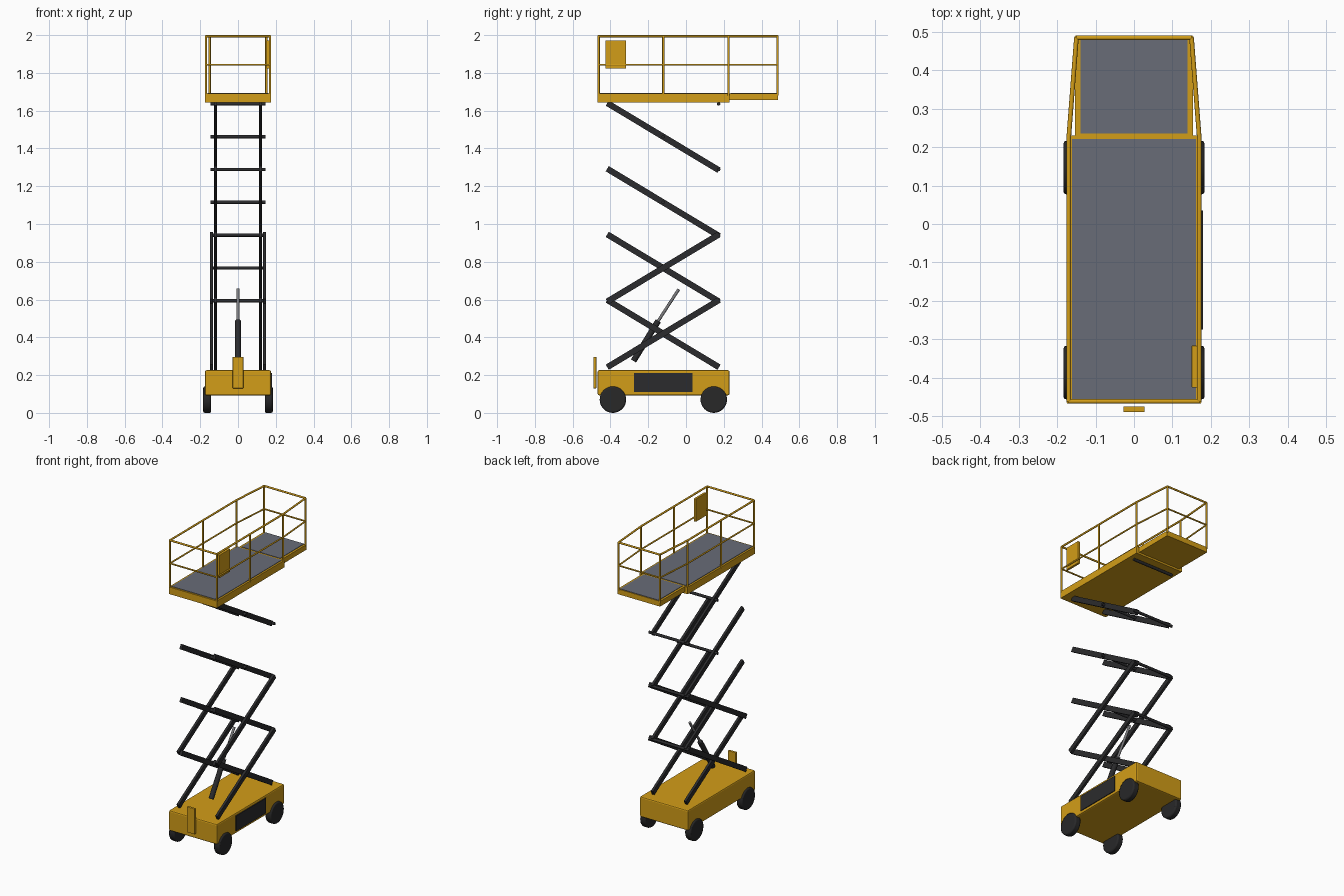
import bpy, bmesh
from math import radians
from mathutils import Vector

if "Cube" in bpy.data.objects:
    bpy.data.objects.remove(bpy.data.objects["Cube"], do_unlink=True)


def material(name, r, g, b):
    m = bpy.data.materials.new(name)
    m.use_nodes = True
    m.diffuse_color = (r, g, b, 1)
    m.node_tree.nodes["Principled BSDF"].inputs["Base Color"].default_value = (r, g, b, 1)
    return m


YELLOW = material("yellow paint", 0.65, 0.34, 0.009)
DECK = material("deck grey", 0.14, 0.15, 0.185)
DARK = material("dark steel", 0.024, 0.024, 0.026)
RUBBER = material("black rubber", 0.021, 0.021, 0.022)
STEEL = material("bright steel", 0.2, 0.2, 0.21)


def finish(name, bm, mat, bevel=0.0, smooth=False):
    mesh = bpy.data.meshes.new(name)
    bm.to_mesh(mesh)
    bm.free()
    mesh.materials.append(mat)
    obj = bpy.data.objects.new(name, mesh)
    bpy.context.collection.objects.link(obj)
    if bevel:
        mod = obj.modifiers.new("bevel", "BEVEL")
        mod.width, mod.segments = bevel, 2
    if smooth:
        bpy.ops.object.select_all(action="DESELECT")
        obj.select_set(True)
        bpy.context.view_layer.objects.active = obj
        bpy.ops.object.shade_smooth_by_angle(angle=radians(40))
    return obj


def box(name, mat, x, y, z, bevel=0.0):
    """Box from its ranges along the three axes."""
    bm = bmesh.new()
    bmesh.ops.create_cube(bm, size=1)
    for v in bm.verts:
        v.co = [r[0] + (c + 0.5) * (r[1] - r[0]) for c, r in zip(v.co, (x, y, z))]
    return finish(name, bm, mat, bevel)


def rod(name, mat, a, b, radius, sides=12, bevel=0.0):
    """Round bar between two points."""
    a, b = Vector(a), Vector(b)
    bm = bmesh.new()
    bmesh.ops.create_cone(bm, cap_ends=True, segments=sides, radius1=radius,
                          radius2=radius, depth=(b - a).length)
    turn = (b - a).to_track_quat("Z", "Y")
    for v in bm.verts:
        v.co = turn @ v.co + (a + b) / 2
    return finish(name, bm, mat, bevel, True)


def arm(name, x, a, b, width=0.016, height=0.032, extra=0.008):
    """Flat scissor bar between two (y, z) pivots."""
    a, b = Vector((x, *a)), Vector((x, *b))
    along = (b - a).normalized()
    side = Vector((1, 0, 0))
    up = along.cross(side)
    length = (b - a).length + 2 * extra
    bm = bmesh.new()
    bmesh.ops.create_cube(bm, size=1)
    for v in bm.verts:
        c = v.co.copy()
        v.co = (a + b) / 2 + side * c.x * width + along * c.y * length + up * c.z * height
    bmesh.ops.recalc_face_normals(bm, faces=bm.faces)
    return finish(name, bm, DARK)


SIDES = (("right", -1), ("left", 1))

# Chassis, side panel and front step plate
box("chassis", YELLOW, (-0.175, 0.175), (-0.468, 0.23), (0.093, 0.226), 0.008)
box("side_panel", DARK, (0.172, 0.18), (-0.275, 0.035), (0.11, 0.21))
box("front_step", YELLOW, (-0.028, 0.028), (-0.49, -0.475), (0.13, 0.297), 0.002)

# Wheels
for side, s in SIDES:
    for end, y in (("front", -0.387), ("rear", 0.147)):
        rod(f"{side}_{end}_wheel", RUBBER, (s * 0.142, y, 0.07), (s * 0.184, y, 0.07),
            0.07, 32, 0.008)

# Scissor arms: inner bars on every stage, outer bars on the lower two
FRONT, BACK, BASE, STEP = -0.41, 0.168, 0.246, 0.3475
for i in range(4):
    low, high = BASE + i * STEP, BASE + (i + 1) * STEP
    for side, s in SIDES:
        arm(f"{side}_inner_arm_{i + 1}", s * 0.12, (FRONT, high), (BACK, low))
        if i < 2:
            arm(f"{side}_outer_arm_{i + 1}", s * 0.14, (FRONT, low), (BACK, high))

# Cross rods at the rear pivots and at the arm crossings
for i in range(4):
    z = BASE + (i + 1) * STEP
    rod(f"rear_cross_rod_{i + 1}", DARK, (-0.146, BACK + 0.005, z), (0.146, BACK + 0.005, z), 0.009)
    if i:
        z -= STEP / 2
        y = (FRONT + BACK) / 2
        rod(f"middle_cross_rod_{i + 1}", DARK, (-0.146, y, z), (0.146, y, z), 0.009)

# Lift cylinder
rod("lift_cylinder", DARK, (0, -0.278, 0.275), (0, -0.147, 0.487), 0.016, 20)
rod("lift_piston", STEEL, (0, -0.147, 0.487), (0, -0.038, 0.655), 0.008, 16)

# Platform, rear extension and their floor plates
box("platform", YELLOW, (-0.174, 0.174), (-0.468, 0.231), (1.644, 1.69))
box("platform_floor", DECK, (-0.162, 0.162), (-0.457, 0.221), (1.688, 1.693))
box("extension", YELLOW, (-0.154, 0.154), (0.228, 0.488), (1.656, 1.69))
box("extension_floor", DECK, (-0.14, 0.14), (0.236, 0.484), (1.688, 1.693))

# Guard rails
stations = [(0.17, -0.462), (0.17, -0.12), (0.17, 0.225), (0.15, 0.485)]
for side, s in SIDES:
    for i, (x, y) in enumerate(stations):
        rod(f"{side}_post_{i + 1}", YELLOW, (s * x, y, 1.68), (s * x, y, 1.994), 0.006)
for level, z in (("top", 1.994), ("middle", 1.843)):
    r = 0.006 if level == "top" else 0.005
    for side, s in SIDES:
        for i, ((x1, y1), (x2, y2)) in enumerate(zip(stations, stations[1:])):
            rod(f"{side}_{level}_rail_{i + 1}", YELLOW, (s * x1, y1, z), (s * x2, y2, z), r)
    for end, (x, y) in (("front", stations[0]), ("rear", stations[-1])):
        rod(f"{end}_{level}_rail", YELLOW, (-x, y, z), (x, y, z), r)

# Control box hung inside the left rail
box("control_box", YELLOW, (0.15, 0.165), (-0.426, -0.317), (1.822, 1.972), 0.002)
